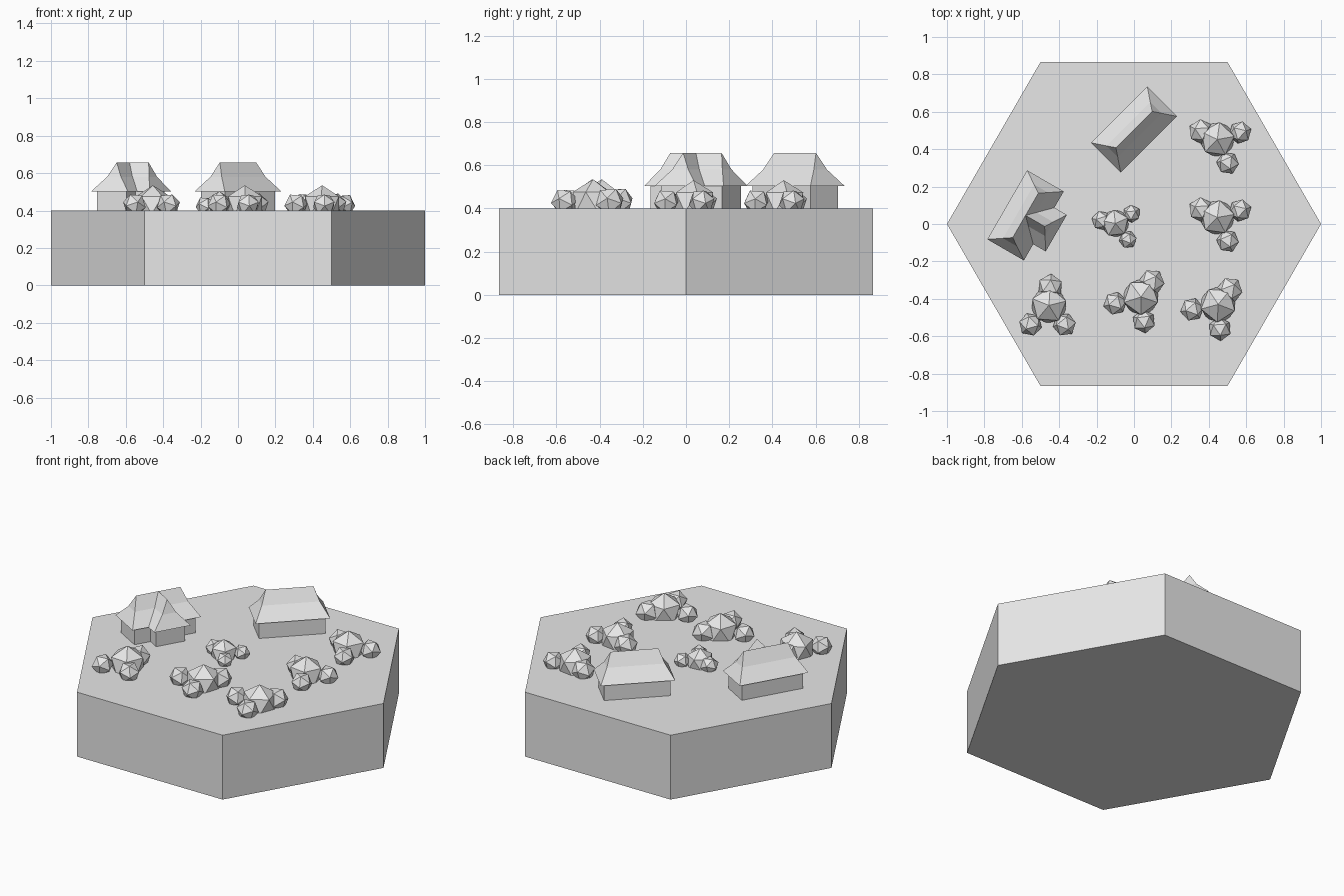
import bpy
import bmesh
from math import radians, cos, sin
from mathutils import Matrix, Vector

cube = bpy.data.objects.get("Cube")
if cube:
    bpy.data.objects.remove(cube, do_unlink=True)

# Single stone grey used everywhere
GREY = (0.8, 0.8, 0.8, 1.0)
stone = bpy.data.materials.new("plain_grey")
stone.use_nodes = True
stone.diffuse_color = GREY
stone.node_tree.nodes["Principled BSDF"].inputs["Base Color"].default_value = GREY

GROUND = 0.4


def finish(name, bm, matrix=Matrix()):
    """Turn a bmesh into a named, flat-shaded object."""
    bmesh.ops.recalc_face_normals(bm, faces=bm.faces)
    mesh = bpy.data.meshes.new(name)
    bm.to_mesh(mesh)
    bm.free()
    mesh.materials.append(stone)
    obj = bpy.data.objects.new(name, mesh)
    obj.matrix_world = matrix
    bpy.context.collection.objects.link(obj)
    return obj


def rect(bm, x0, x1, half_y, z):
    """Ring of four corner vertices."""
    return [bm.verts.new(p) for p in
            ((x0, -half_y, z), (x1, -half_y, z), (x1, half_y, z), (x0, half_y, z))]


def bridge(bm, low, high):
    for i in range(4):
        j = (i + 1) % 4
        bm.faces.new((low[i], low[j], high[j], high[i]))


def walls(name, matrix, x0, x1, half_y):
    bm = bmesh.new()
    low, high = rect(bm, x0, x1, half_y, 0), rect(bm, x0, x1, half_y, 0.11)
    bridge(bm, low, high)
    bm.faces.new(low)
    bm.faces.new(high)
    finish(name, bm, matrix)


def roof(name, matrix, x0, x1, r0, r1, half_y=0.113):
    """Hipped roof with a concave break between eave and ridge."""
    bm = bmesh.new()
    inward, eave, brk, top = 0.62, 0.103, 0.18, 0.257
    low = rect(bm, x0, x1, half_y, eave)
    mid = rect(bm, x0 + (r0 - x0) * inward, x1 + (r1 - x1) * inward,
               half_y * (1 - inward), brk)
    bridge(bm, low, mid)
    bm.faces.new(low)
    a, b = bm.verts.new((r0, 0, top)), bm.verts.new((r1, 0, top))
    bm.faces.new((mid[0], mid[1], b, a))
    bm.faces.new((mid[1], mid[2], b))
    bm.faces.new((mid[2], mid[3], a, b))
    bm.faces.new((mid[3], mid[0], a))
    finish(name, bm, matrix)


def place(x, y, angle):
    return Matrix.Translation((x, y, GROUND)) @ Matrix.Rotation(radians(angle), 4, "Z")


# Hexagonal ground tile
bm = bmesh.new()
ring = [bm.verts.new((cos(radians(60 * i)), sin(radians(60 * i)), 0)) for i in range(6)]
base = bm.faces.new(ring)
side = bmesh.ops.extrude_face_region(bm, geom=[base], use_keep_orig=True)
bmesh.ops.translate(bm, vec=(0, 0, GROUND),
                    verts=[v for v in side["geom"] if isinstance(v, bmesh.types.BMVert)])
finish("ground_tile", bm)

# Two long houses, the second with a cross wing
for label, x, y, angle in (("back_house", 0, 0.505, 45), ("side_house", -0.58, 0.046, 60)):
    spot = place(x, y, angle)
    walls(label + "_walls", spot, -0.19, 0.19, 0.09)
    roof(label + "_roof", spot, -0.213, 0.213, -0.137, 0.137)
wing = place(-0.58, 0.046, -30)
walls("wing_walls", wing, 0, 0.165, 0.09)
roof("wing_roof", wing, -0.02, 0.19, 0, 0.118)

# Clumps of rounded bushes: one large ball with three smaller ones around it
BALLS = ((0, 0.096, 0.068), (140, 0.138, 0.062), (223, 0.128, 0.062))
CLUMPS = ((0.445, 0.452, 154, 1), (0.445, 0.035, 154, 1), (-0.10, 0.003, 168, 0.79),
          (-0.455, -0.435, 86, 1.03), (0.037, -0.39, 54, 1.03), (0.45, -0.43, 51, 1.03))
for number, (x, y, angle, size) in enumerate(CLUMPS, 1):
    bm = bmesh.new()
    bmesh.ops.create_icosphere(bm, subdivisions=1, radius=0.103,
                               matrix=Matrix.Translation((0, 0, 0.028)))
    for turn, distance, radius in BALLS:
        m = (Matrix.Rotation(radians(turn), 4, "Z")
             @ Matrix.Translation((distance, 0, 0.03))
             @ Matrix.Rotation(radians(32), 4, "Y"))
        bmesh.ops.create_icosphere(bm, subdivisions=1, radius=radius, matrix=m)
    finish("bush_clump_%d" % number, bm, place(x, y, angle) @ Matrix.Scale(size, 4))
